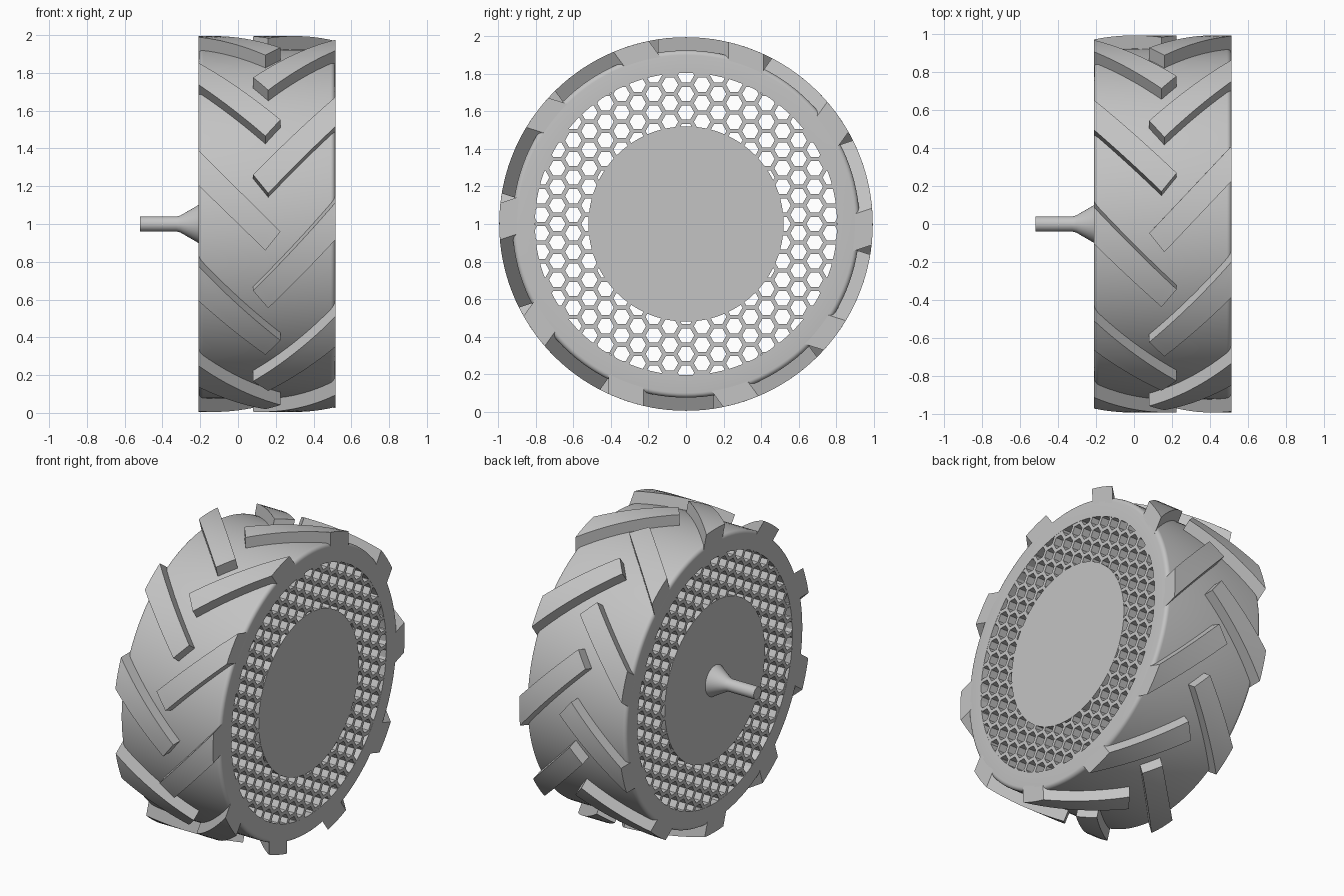
import bpy, bmesh, math
from mathutils import Matrix, Vector

if "Cube" in bpy.data.objects:
    bpy.data.objects.remove(bpy.data.objects["Cube"], do_unlink=True)

LEFT, RIGHT = -0.21, 0.515          # side planes of the wheel
MID = (LEFT + RIGHT) / 2
RIM, HUB = 0.805, 0.52              # limits of the honeycomb ring
TREAD, LUG_TOP = 0.925, 0.995
LUGS = 10

grey = bpy.data.materials.new("plain_grey")
grey.use_nodes = True
colour = (0.55, 0.55, 0.55, 1)
grey.diffuse_color = colour
grey.node_tree.nodes["Principled BSDF"].inputs["Base Color"].default_value = colour


def finish(name, bm, angle=30):
    """Turn a bmesh into a named, shaded object at axle height."""
    bmesh.ops.remove_doubles(bm, verts=bm.verts, dist=0.0005)
    bmesh.ops.recalc_face_normals(bm, faces=bm.faces)
    mesh = bpy.data.meshes.new(name)
    bm.to_mesh(mesh)
    bm.free()
    mesh.materials.append(grey)
    obj = bpy.data.objects.new(name, mesh)
    obj.location.z = 1
    bpy.context.collection.objects.link(obj)
    bpy.ops.object.select_all(action="DESELECT")
    obj.select_set(True)
    bpy.context.view_layer.objects.active = obj
    bpy.ops.object.shade_smooth_by_angle(angle=math.radians(angle))
    return obj


def lathe(name, profile, steps=128):
    """Spin (x, radius) points about the x axis."""
    bm = bmesh.new()
    verts = [bm.verts.new((x, 0, r)) for x, r in profile]
    edges = [bm.edges.new(pair) for pair in zip(verts, verts[1:])]
    bmesh.ops.spin(bm, geom=verts + edges, axis=(1, 0, 0), cent=(0, 0, 0),
                   angle=math.tau, steps=steps)
    return finish(name, bm)


# Tyre ring with rounded shoulders
fillet = 0.025
arc = [(fillet * (1 - math.cos(a)), TREAD - fillet * (1 - math.sin(a)))
       for a in (math.pi / 2 * i / 5 for i in range(6))]
left_half = [(LEFT + d, r) for d, r in arc]
right_half = [(RIGHT - d, r) for d, r in reversed(arc)]
lathe("tyre", [(LEFT, RIM)] + left_half + right_half + [(RIGHT, RIM), (LEFT, RIM)])

# Solid hub and flared axle
lathe("hub", [(LEFT, 0), (LEFT, HUB), (RIGHT, HUB), (RIGHT, 0)])
lathe("axle", [(-0.52, 0), (-0.52, 0.04), (-0.325, 0.04), (-0.305, 0.045),
               (LEFT, 0.1), (LEFT, 0)], 48)

# Honeycomb of open hexagonal tubes
PITCH, HOLE = 0.099, 0.076          # across flats
bm = bmesh.new()


def hexagon(cy, cz, flats, x):
    radius = flats / math.sqrt(3)
    return [bm.verts.new((x, cy + radius * math.cos(k * math.pi / 3),
                          cz + radius * math.sin(k * math.pi / 3))) for k in range(6)]


for col in range(-11, 12):
    for row in range(-10, 11):
        cy = col * PITCH * math.sqrt(3) / 2
        cz = (row + (col % 2) / 2) * PITCH
        if not HUB - 0.05 < math.hypot(cy, cz) < RIM + 0.05:
            continue
        loops = [hexagon(cy, cz, size, x) for size, x in (
            (PITCH, LEFT + 0.001), (HOLE, LEFT + 0.001),
            (HOLE, RIGHT - 0.001), (PITCH, RIGHT - 0.001))]
        for a, b in zip(loops, loops[1:]):
            for k in range(6):
                j = (k + 1) % 6
                bm.faces.new((a[k], a[j], b[j], b[k]))
finish("honeycomb", bm)


def lug_row(name, mirrored, phase, edge_shift):
    """Slanted bars drawn flat, raised to the outer radius and repeated round."""
    edge = [(LEFT, 0.39 + edge_shift), (LEFT, 0.205 + edge_shift)]
    tip = [(0.225, -0.04), (0.145, -0.14)]
    n, m = 12, 4
    bm = bmesh.new()
    for i in range(LUGS):
        turn = Matrix.Rotation(-(math.tau * i / LUGS + phase), 3, "X")

        def point(u, v, radius):
            start = Vector(edge[0]).lerp(Vector(edge[1]), v / m)
            end = Vector(tip[0]).lerp(Vector(tip[1]), v / m)
            x, s = start.lerp(end, u / n)
            x = 2 * MID - x if mirrored else x
            return bm.verts.new(turn @ Vector((x, -math.sqrt(radius ** 2 - s ** 2), s)))

        top, base = ([[point(u, v, r) for v in range(m + 1)] for u in range(n + 1)]
                     for r in (LUG_TOP, 0.89))
        for grid in (top, base):
            for u in range(n):
                for v in range(m):
                    bm.faces.new((grid[u][v], grid[u + 1][v],
                                  grid[u + 1][v + 1], grid[u][v + 1]))
        for v in (0, m):
            for u in range(n):
                bm.faces.new((top[u][v], top[u + 1][v], base[u + 1][v], base[u][v]))
        for u in (0, n):
            for v in range(m):
                bm.faces.new((top[u][v], top[u][v + 1], base[u][v + 1], base[u][v]))
    return finish(name, bm)


# Two staggered rows of tread lugs
lug_row("right_tread_lugs", False, 0, 0)
lug_row("left_tread_lugs", True, math.radians(17.5), 0.03)
